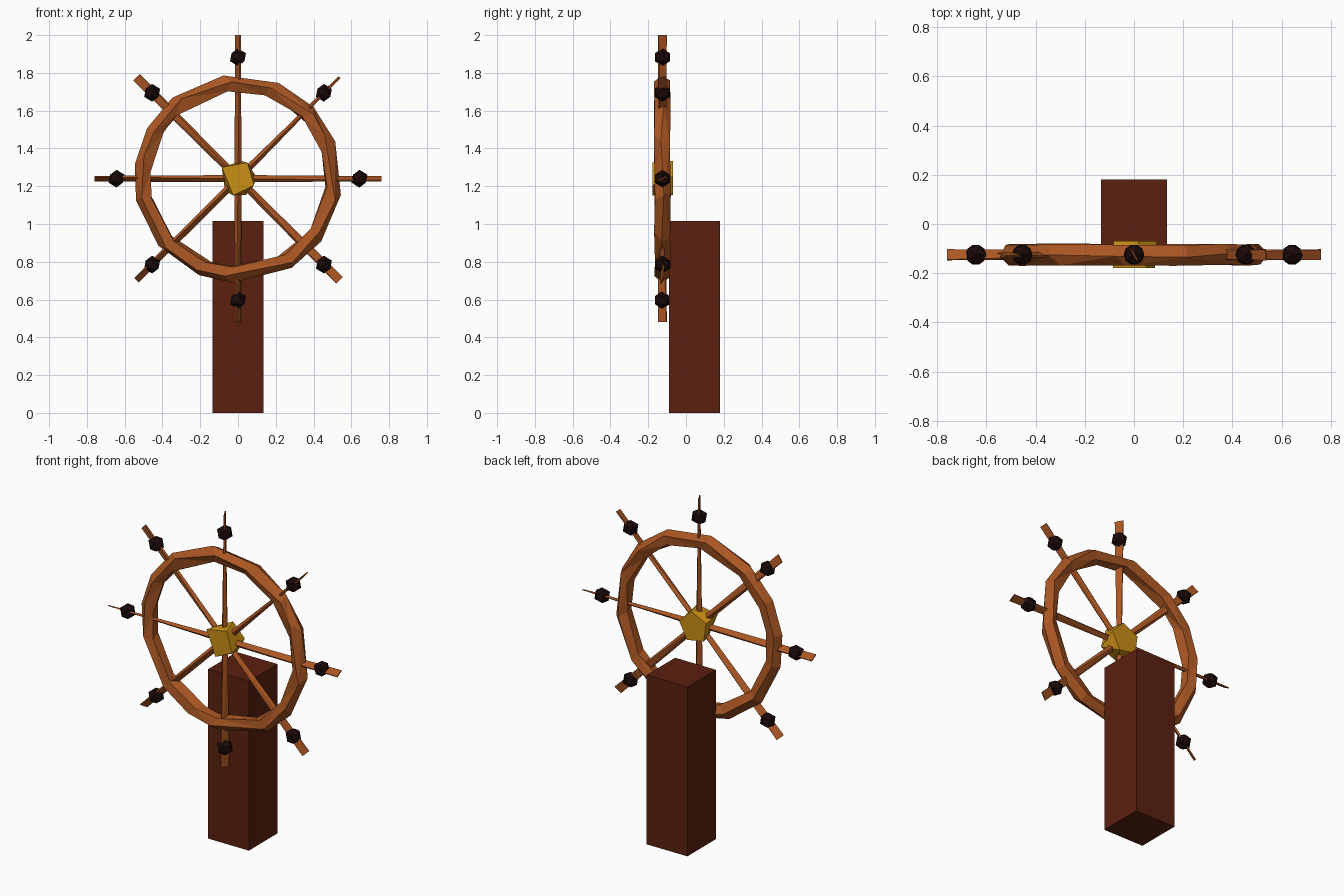
import bpy, bmesh, math, random
from mathutils import Vector

if "Cube" in bpy.data.objects:
    bpy.data.objects.remove(bpy.data.objects["Cube"])

random.seed(4)
C = Vector((0, -0.125, 1.24))  # wheel centre


def material(name, rgb):
    m = bpy.data.materials.new(name)
    m.diffuse_color = (*rgb, 1)
    m.use_nodes = True
    m.node_tree.nodes["Principled BSDF"].inputs["Base Color"].default_value = m.diffuse_color
    return m


WOOD = material("warm_wood", (0.41, 0.095, 0.017))
POST = material("dark_red_wood", (0.105, 0.0145, 0.005))
GOLD = material("gold", (0.60, 0.28, 0.008))
KNOB = material("near_black_wood", (0.012, 0.003, 0.003))


def finish(bm, name, mat):
    bmesh.ops.recalc_face_normals(bm, faces=bm.faces[:])
    me = bpy.data.meshes.new(name)
    bm.to_mesh(me)
    bm.free()
    me.materials.append(mat)
    ob = bpy.data.objects.new(name, me)
    bpy.context.collection.objects.link(ob)
    return ob


def polar(deg, r, y=0):
    a = math.radians(deg)
    return C + Vector((r * math.cos(a), y, r * math.sin(a)))


def skin(bm, rings, closed):
    n = len(rings[0])
    for i in range(len(rings) if closed else len(rings) - 1):
        a, b = rings[i], rings[(i + 1) % len(rings)]
        for j in range(n):
            k = (j + 1) % n
            bm.faces.new((a[j], a[k], b[k], b[j]))
    if not closed:
        bm.faces.new(rings[0])
        bm.faces.new(rings[-1])


# post
bm = bmesh.new()
bmesh.ops.create_cube(bm, size=1)
for v in bm.verts:
    v.co = Vector((v.co.x * 0.27, v.co.y * 0.27 + 0.045, (v.co.z + 0.5) * 1.015))
finish(bm, "post", POST)

# rim: rough-hewn ring with uneven steps and a slightly twisted five-sided section
bm = bmesh.new()
rings = []
for ang in (98, 67, 43.5, 21, -9, -37, -59, -93, -112, -140, -168, -188, -209, -231):
    tw = random.uniform(-15, 15)
    ring = []
    for j in range(5):
        t = math.radians(72 * j + tw)
        shift = 0 if j in (0, 1) else random.uniform(-6, 6)
        ring.append(bm.verts.new(polar(ang + shift, 0.506 + 0.046 * math.cos(t), 0.045 * math.sin(t))))
    rings.append(ring)
skin(bm, rings, True)
bmesh.ops.triangulate(bm, faces=bm.faces[:])
finish(bm, "rim", WOOD)

# spokes: square at the hub, flattening to a blade at the tip
# (half extent of the blade in the wheel plane, half extent in depth)
tips = [(0.011, 0.021), (0.004, 0.022), (0.012, 0.022), (0.024, 0.006),
        (0.012, 0.021), (0.015, 0.018), (0.012, 0.022), (0.024, 0.006)]
for i, (p, d) in enumerate(tips):
    ang = 45 * i
    u = (polar(ang, 1) - C)
    tan = Vector((-u.z, 0, u.x))
    dep = Vector((0, 1, 0))
    blade = tan * p + dep * d
    thin = (tan * d - dep * p).normalized() * 0.003
    bm = bmesh.new()
    hub_ring = [bm.verts.new(C + u * 0.03 + o) for o in
                (tan * 0.019, dep * 0.019, tan * -0.019, dep * -0.019)]
    tip_ring = [bm.verts.new(C + u * 0.76 + o) for o in
                (blade + thin, blade - thin, -blade - thin, -blade + thin)]
    skin(bm, [hub_ring, tip_ring], False)
    bmesh.ops.triangulate(bm, faces=bm.faces[:])
    finish(bm, f"spoke_{i + 1}", WOOD)

    # handle knob
    bm = bmesh.new()
    bmesh.ops.create_icosphere(bm, subdivisions=1, radius=0.047)
    bmesh.ops.translate(bm, verts=bm.verts[:], vec=polar(ang, 0.643))
    finish(bm, f"knob_{i + 1}", KNOB)

# hub: four-sided front face blending to a five-sided back face
bm = bmesh.new()
for x, z in ((-0.085, 0.06), (0.05, 0.085), (0.085, -0.035), (-0.025, -0.088)):
    bm.verts.new(C + Vector((x, -0.053, z)))
for k in range(5):
    bm.verts.new(polar(80 + 72 * k, 0.095, 0.055))
bmesh.ops.convex_hull(bm, input=bm.verts[:])
finish(bm, "hub", GOLD)
